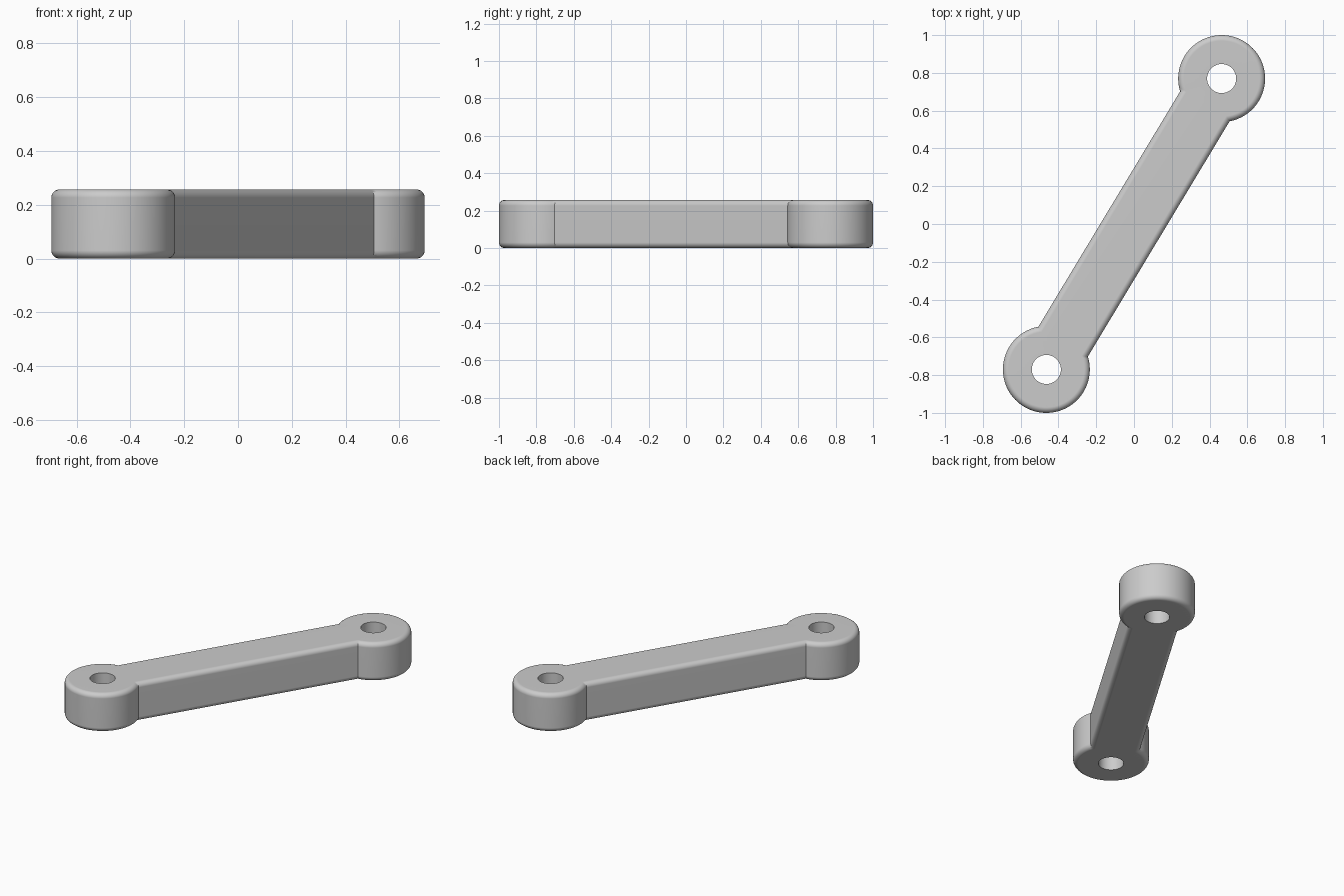
import bpy, bmesh
from math import sin, cos, pi, asin, atan2, hypot, radians
from mathutils import Matrix

if "Cube" in bpy.data.objects:
    bpy.data.objects.remove(bpy.data.objects["Cube"], do_unlink=True)

HEIGHT, EYE_R, HOLE_R, HALF_WIDTH, ROUND = 0.257, 0.23, 0.077, 0.153, 0.03
END_X, END_Y = 0.464, 0.77
REACH = hypot(END_X, END_Y)
ARC_STEPS, HOLE_STEPS, ROUND_STEPS = 72, 48, 6

grey = bpy.data.materials.new("plain grey")
grey.use_nodes = True
colour = (0.6, 0.6, 0.6, 1)
grey.diffuse_color = colour
grey.node_tree.nodes["Principled BSDF"].inputs["Base Color"].default_value = colour

bm = bmesh.new()


def outline(inset, z):
    """Ring of vertices around two round eyes joined by a straight bar."""
    radius, half = EYE_R - inset, HALF_WIDTH - inset
    sweep = pi - asin(half / radius)
    ring = []
    for side in (1, -1):
        for i in range(ARC_STEPS + 1):
            a = sweep * (2 * i / ARC_STEPS - 1)
            x, y = REACH + radius * cos(a), radius * sin(a)
            ring.append(bm.verts.new((side * x, side * y, z)))
    return ring


def circle(cx, z):
    return [bm.verts.new((cx + HOLE_R * cos(2 * pi * i / HOLE_STEPS),
                          HOLE_R * sin(2 * pi * i / HOLE_STEPS), z))
            for i in range(HOLE_STEPS)]


def bridge(a, b):
    for i in range(len(a)):
        j = (i + 1) % len(a)
        bm.faces.new((a[i], a[j], b[j], b[i]))


# Outer wall with rounded bottom and top rims
rings = []
for k in range(ROUND_STEPS + 1):
    t = pi / 2 * k / ROUND_STEPS
    rings.append(outline(ROUND * (1 - sin(t)), ROUND * (1 - cos(t))))
for k in range(ROUND_STEPS, -1, -1):
    t = pi / 2 * k / ROUND_STEPS
    rings.append(outline(ROUND * (1 - sin(t)), HEIGHT - ROUND * (1 - cos(t))))
for low, high in zip(rings, rings[1:]):
    bridge(low, high)

# Pin holes through both eyes
holes = [(circle(s * REACH, 0), circle(s * REACH, HEIGHT)) for s in (1, -1)]
for low, high in holes:
    bridge(high, low)

# Flat bottom and top faces around the holes
for level, rim, normal in ((0, rings[0], (0, 0, -1)), (1, rings[-1], (0, 0, 1))):
    edges = []
    for loop in [rim] + [h[level] for h in holes]:
        edges += [bm.edges.get((loop[i - 1], loop[i])) for i in range(len(loop))]
    bmesh.ops.triangle_fill(bm, edges=edges, use_beauty=True, normal=normal)

bmesh.ops.recalc_face_normals(bm, faces=bm.faces)
bmesh.ops.rotate(bm, verts=bm.verts, cent=(0, 0, 0),
                 matrix=Matrix.Rotation(atan2(END_Y, END_X), 3, 'Z'))

mesh = bpy.data.meshes.new("link_arm")
bm.to_mesh(mesh)
bm.free()
mesh.materials.append(grey)
arm = bpy.data.objects.new("link_arm", mesh)
bpy.context.collection.objects.link(arm)

# Smooth rims and walls, crisp holes and inner corners
bpy.ops.object.select_all(action='DESELECT')
arm.select_set(True)
bpy.context.view_layer.objects.active = arm
bpy.ops.object.shade_smooth_by_angle(angle=radians(30))
weighted = arm.modifiers.new("flat_face_normals", 'WEIGHTED_NORMAL')
weighted.keep_sharp = True
